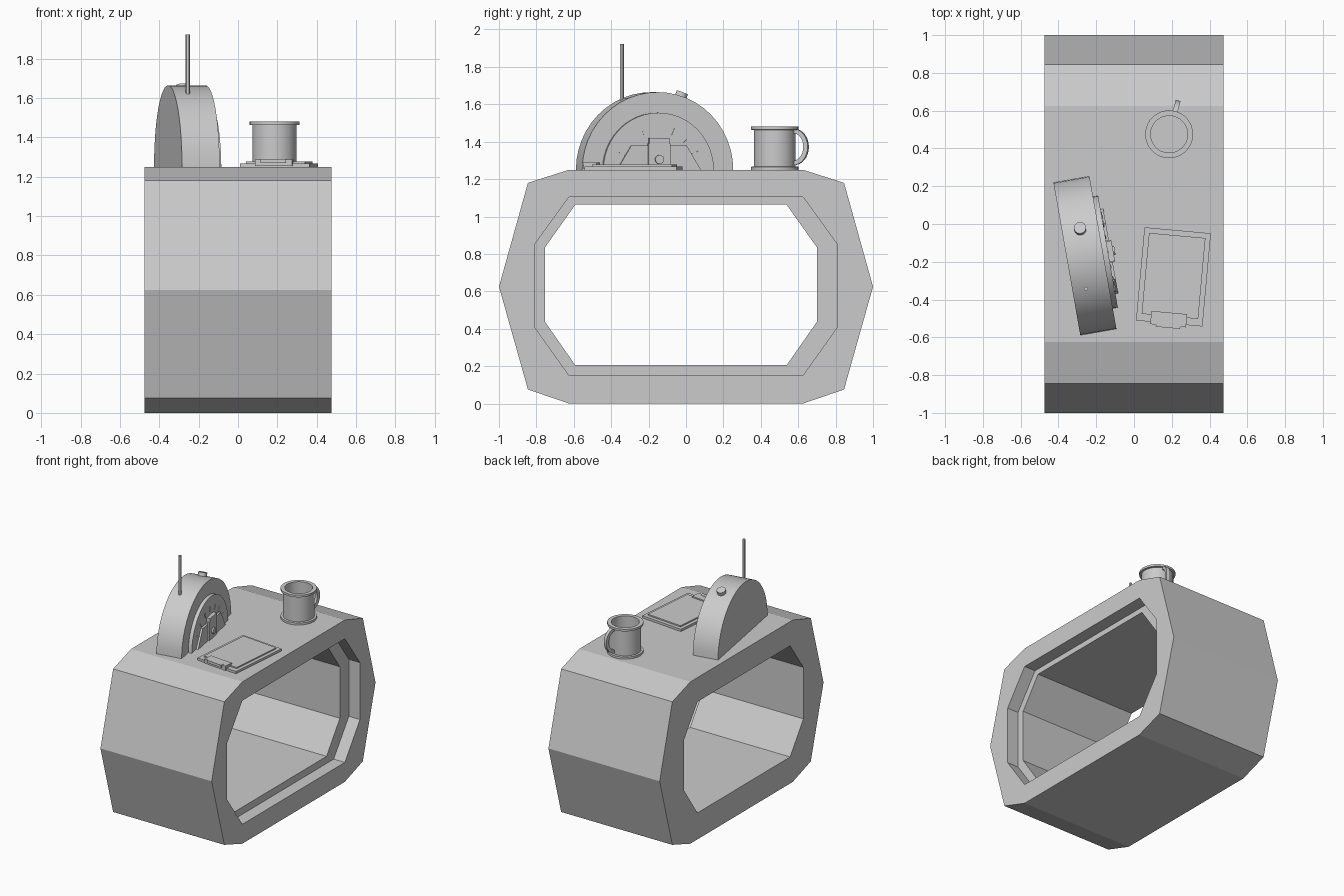
import bpy
import bmesh
from math import sin, cos, pi, radians
from mathutils import Matrix

cube = bpy.data.objects.get("Cube")
if cube:
    bpy.data.objects.remove(cube, do_unlink=True)

grey = bpy.data.materials.new("plain_grey")
grey.use_nodes = True
colour = (0.6, 0.6, 0.6, 1)
grey.diffuse_color = colour
grey.node_tree.nodes["Principled BSDF"].inputs["Base Color"].default_value = colour


def finish(name, bm, matrix=Matrix(), smooth=False):
    bmesh.ops.recalc_face_normals(bm, faces=bm.faces)
    mesh = bpy.data.meshes.new(name)
    bm.to_mesh(mesh)
    bm.free()
    mesh.materials.append(grey)
    obj = bpy.data.objects.new(name, mesh)
    obj.matrix_world = matrix
    bpy.context.collection.objects.link(obj)
    if smooth:
        bpy.ops.object.select_all(action="DESELECT")
        obj.select_set(True)
        bpy.context.view_layer.objects.active = obj
        bpy.ops.object.shade_smooth_by_angle(angle=radians(30))
    return obj


def plate(name, loops, x0, x1, matrix=Matrix(), smooth=False):
    """Extrude a y-z outline (further loops are holes) from x0 to x1."""
    bm = bmesh.new()
    for loop in loops:
        verts = [bm.verts.new((x0, y, z)) for y, z in loop]
        for a, b in zip(verts, verts[1:] + verts[:1]):
            bm.edges.new((a, b))
    if len(loops) == 1:
        bm.faces.new(verts)
    else:
        bmesh.ops.triangle_fill(bm, edges=bm.edges[:], use_beauty=True)
    out = bmesh.ops.extrude_face_region(bm, geom=bm.faces[:])["geom"]
    moved = [g for g in out if isinstance(g, bmesh.types.BMVert)]
    bmesh.ops.translate(bm, verts=moved, vec=(x1 - x0, 0, 0))
    return finish(name, bm, matrix, smooth)


def box(name, size, centre, matrix=Matrix()):
    bm = bmesh.new()
    bmesh.ops.create_cube(bm, size=1)
    bmesh.ops.scale(bm, verts=bm.verts, vec=size)
    bmesh.ops.translate(bm, verts=bm.verts, vec=centre)
    return finish(name, bm, matrix)


def rod(name, radius, height, matrix, sides=20):
    """Cylinder standing on the origin of its matrix."""
    bm = bmesh.new()
    bmesh.ops.create_cone(bm, cap_ends=True, segments=sides, radius1=radius,
                          radius2=radius, depth=height)
    bmesh.ops.translate(bm, verts=bm.verts, vec=(0, 0, height / 2))
    return finish(name, bm, matrix, True)


def arc(ry, rz, start=0, end=pi, steps=24, cy=0, cz=0):
    return [(cy + ry * cos(start + (end - start) * i / steps),
             cz + rz * sin(start + (end - start) * i / steps))
            for i in range(steps + 1)]


def mirrored(half, centre=0):
    return ([(centre + y, z) for y, z in half]
            + [(centre - y, z) for y, z in reversed(half)])


def turn(degrees, axis="Z"):
    return Matrix.Rotation(radians(degrees), 4, axis)


# Table shell: faceted ring with a stepped opening
TOP = 1.25
outline = mirrored([(0.625, 0), (0.845, 0.075), (1, 0.625), (0.845, 1.18), (0.625, TOP)])
wide = mirrored([(0.625, 0.15), (0.81, 0.41), (0.81, 0.85), (0.625, 1.105)])
narrow = mirrored([(0.565, 0.205), (0.727, 0.437), (0.727, 0.835), (0.565, 1.063)], -0.027)
plate("table_shell", [outline, wide], -0.475, 0.475)
plate("table_liner", [wide, narrow], -0.475, 0.38)

# Half-round radio
radio = Matrix.Translation((-0.26, -0.168, TOP)) @ turn(10)
FACE = 0.097
plate("radio_body", [arc(0.41, 0.415)], -FACE, FACE, radio, True)
plate("radio_dial", [arc(0.3, 0.305)], FACE - 0.01, FACE + 0.027, radio, True)
plate("radio_panel", [mirrored([(0.227, 0), (0.15, 0.13)])], FACE, FACE + 0.042, radio)
box("radio_tuner", (0.05, 0.12, 0.14), (FACE + 0.027, 0, 0.07), radio)
box("radio_tuner_cap", (0.056, 0.11, 0.03), (FACE + 0.027, 0, 0.155), radio)
rod("radio_dial_knob", 0.024, 0.014,
    radio @ Matrix.Translation((FACE + 0.05, 0, 0.055)) @ turn(90, "Y"))
for i in range(7):
    tick = radio @ turn(-66 + 22 * i, "X")
    box("radio_dial_tick", (0.006, 0.008, 0.04), (FACE + 0.028, 0, 0.215), tick)
rod("radio_button", 0.032, 0.035, radio @ turn(-20, "X") @ Matrix.Translation((0, 0, 0.405)))
rod("radio_antenna", 0.011, 0.31, Matrix.Translation((-0.255, -0.343, 1.613)), 12)

# Clipboard
board = Matrix.Translation((0.209, -0.28, TOP)) @ turn(-5.2)
box("clipboard_base", (0.353, 0.495, 0.018), (0, 0, 0.009), board)
box("clipboard_paper", (0.3, 0.43, 0.014), (0, 0.005, 0.021), board)
box("clipboard_clip", (0.19, 0.07, 0.034), (-0.005, -0.225, 0.021), board)
box("clipboard_clip_lip", (0.13, 0.03, 0.02), (-0.005, -0.256, 0.03), board)

# Mug: turned profile with rims
mug = Matrix.Translation((0.186, 0.475, TOP)) @ turn(-15)
profile = [(0, 0), (0.127, 0), (0.127, 0.016), (0.112, 0.018), (0.112, 0.212),
           (0.127, 0.214), (0.127, 0.23), (0.098, 0.23), (0.098, 0.03), (0, 0.03)]
bm = bmesh.new()
ring = [bm.verts.new((r, 0, z)) for r, z in profile]
edges = [bm.edges.new(pair) for pair in zip(ring, ring[1:])]
bmesh.ops.spin(bm, geom=ring + edges, cent=(0, 0, 0), axis=(0, 0, 1),
               angle=2 * pi, steps=32, use_merge=True)
bmesh.ops.remove_doubles(bm, verts=bm.verts, dist=0.0001)
finish("mug_body", bm, mug, True)

# Mug handle: curved strap
strap = (arc(0.08, 0.097, -pi / 2, pi / 2, 16, 0.105, 0.122)
         + arc(0.056, 0.073, pi / 2, -pi / 2, 16, 0.105, 0.122))
plate("mug_handle", [strap], -0.013, 0.013, mug, True)
